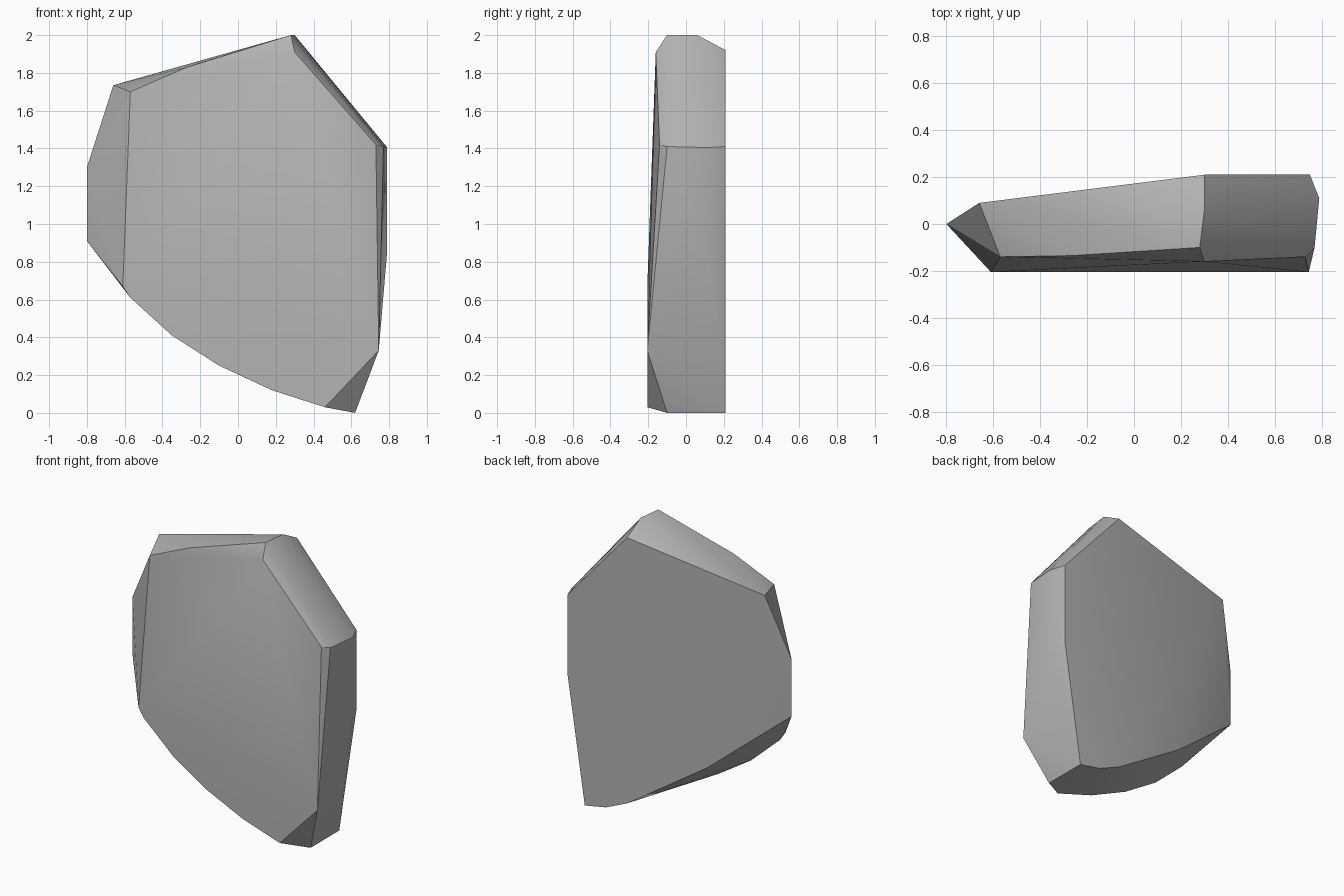
import bpy
import bmesh
import math

default_cube = bpy.data.objects.get("Cube")
if default_cube:
    bpy.data.objects.remove(default_cube, do_unlink=True)


def make_material(name, grey):
    material = bpy.data.materials.new(name)
    material.use_nodes = True
    colour = (grey, grey, grey, 1)
    material.diffuse_color = colour
    material.node_tree.nodes["Principled BSDF"].inputs["Base Color"].default_value = colour
    return material


def make_chiselled_stone(name, corners, material):
    """Wrap a convex faceted body around its corner points."""
    bm = bmesh.new()
    for corner in corners:
        bm.verts.new(corner)
    hull = bmesh.ops.convex_hull(bm, input=bm.verts[:])
    loose = set(hull["geom_interior"]) | set(hull["geom_unused"])
    loose_verts = [item for item in loose if isinstance(item, bmesh.types.BMVert)]
    bmesh.ops.delete(bm, geom=loose_verts, context="VERTS")
    bmesh.ops.recalc_face_normals(bm, faces=bm.faces[:])

    mesh = bpy.data.meshes.new(name)
    bm.to_mesh(mesh)
    bm.free()
    mesh.materials.append(material)
    stone = bpy.data.objects.new(name, mesh)
    bpy.context.collection.objects.link(stone)

    # Soft shading inside each facet group, crisp chiselled edges between them
    bpy.ops.object.select_all(action="DESELECT")
    stone.select_set(True)
    bpy.context.view_layer.objects.active = stone
    bpy.ops.object.shade_smooth_by_angle(angle=math.radians(30))
    return stone


FRONT = -.205
BACK = .21

# Curved lower rim of the front face
lower_rim = [(x, FRONT, z) for x, z in (
    (-.61, .67), (-.57, .61), (-.35, .41), (-.1, .25),
    (.18, .12), (.46, .03), (.745, .33))]

# Upper rim of the front face, leaning slightly back
upper_rim = [(-.57, -.14, 1.7), (-.27, -.135, 1.83),
             (.3, -.16, 1.91), (.73, -.14, 1.42)]

# Ridge corners around the thickness of the slab
ridge = [(-.8, 0, .91), (-.8, 0, 1.3), (-.66, .09, 1.735),
         (.28, -.1, 2), (.3, .06, 2), (.77, -.1, 1.41),
         (.79, .11, 1.405), (.79, .11, .86), (.62, -.1, 0)]

# Outline of the flat back face and its sloping wing
back_face = [(x, BACK, z) for x, z in (
    (.3, 1.92), (.75, 1.41), (.75, .86), (.62, 0), (.46, .03), (.3, .1))]
back_wing = [(-.25, .14, .46)]

make_chiselled_stone("stone_slab", lower_rim + upper_rim + ridge + back_face + back_wing,
                     make_material("stone grey", .45))
